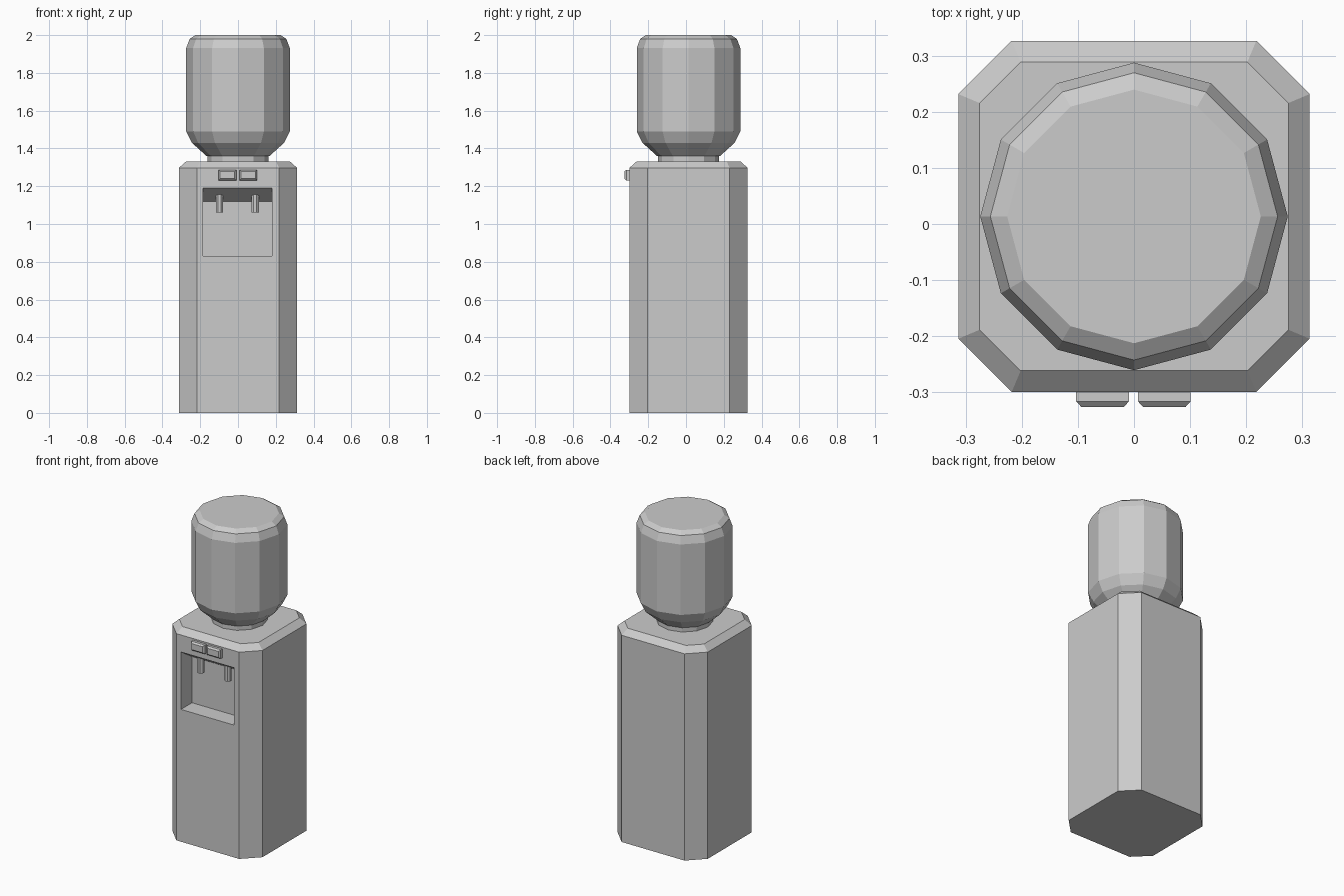
import bpy, bmesh
from math import sin, cos, pi

if "Cube" in bpy.data.objects:
    bpy.data.objects.remove(bpy.data.objects["Cube"])

CY = 0.0135  # depth centre of cabinet and bottle


def loft(name, rings):
    """Skin a closed solid through equal-length rings, capping both ends."""
    bm = bmesh.new()
    loops = [[bm.verts.new(p) for p in r] for r in rings]
    n = len(loops[0])
    for a, b in zip(loops, loops[1:]):
        for i in range(n):
            j = (i + 1) % n
            bm.faces.new((a[i], a[j], b[j], b[i]))
    bm.faces.new(loops[0][::-1])
    bm.faces.new(loops[-1])
    bmesh.ops.recalc_face_normals(bm, faces=bm.faces)
    me = bpy.data.meshes.new(name)
    bm.to_mesh(me)
    bm.free()
    ob = bpy.data.objects.new(name, me)
    bpy.context.collection.objects.link(ob)
    return ob


def octagon(h, c, z):
    """Square of half size h with corners cut back to c."""
    pts = [(h, -c), (h, c), (c, h), (-c, h), (-h, c), (-h, -c), (-c, -h), (c, -h)]
    return [(x, CY + y, z) for x, y in pts]


def circle(x, y, r, z, n, start=0):
    return [(x + r * cos(start + 2 * pi * i / n),
             y + r * sin(start + 2 * pi * i / n), z) for i in range(n)]


def rect(x, z, hx, hz, y):
    return [(x - hx, y, z - hz), (x + hx, y, z - hz), (x + hx, y, z + hz), (x - hx, y, z + hz)]


# Cabinet with cut corners and bevelled top
cabinet = loft("cabinet", [octagon(0.313, 0.218, 0), octagon(0.313, 0.218, 1.297),
                           octagon(0.275, 0.202, 1.331)])

# Dispensing recess with sloped ceiling
side = [(-0.40, 0.83), (-0.19, 0.83), (-0.19, 1.12), (-0.2995, 1.19), (-0.40, 1.19)]
cutter = loft("recess_cutter", [[(x, y, z) for y, z in side] for x in (-0.186, 0.181)])
cutter.hide_render = True
cutter.hide_set(True)
cut = cabinet.modifiers.new("recess", "BOOLEAN")
cut.operation = "DIFFERENCE"
cut.solver = "EXACT"
cut.object = cutter

# Taps hanging from the recess ceiling
for name, x in (("left_tap", -0.098), ("right_tap", 0.091)):
    loft(name, [circle(x, -0.228, 0.021, z, 8, pi / 8) for z in (1.06, 1.18)])

# Bevelled push buttons
for name, x in (("left_button", -0.056), ("right_button", 0.054)):
    loft(name, [rect(x, 1.259, 0.047, 0.028, -0.29), rect(x, 1.259, 0.047, 0.028, -0.316),
                rect(x, 1.259, 0.038, 0.019, -0.326)])

# Neck and twelve-sided water bottle
loft("bottle_neck", [circle(0, CY, 0.162, z, 12) for z in (1.32, 1.37)])
profile = [(0.167, 1.36), (0.244, 1.43), (0.274, 1.49),
           (0.274, 1.932), (0.256, 1.98), (0.226, 2.0)]
loft("bottle", [circle(0, CY, r, z, 12) for r, z in profile])
